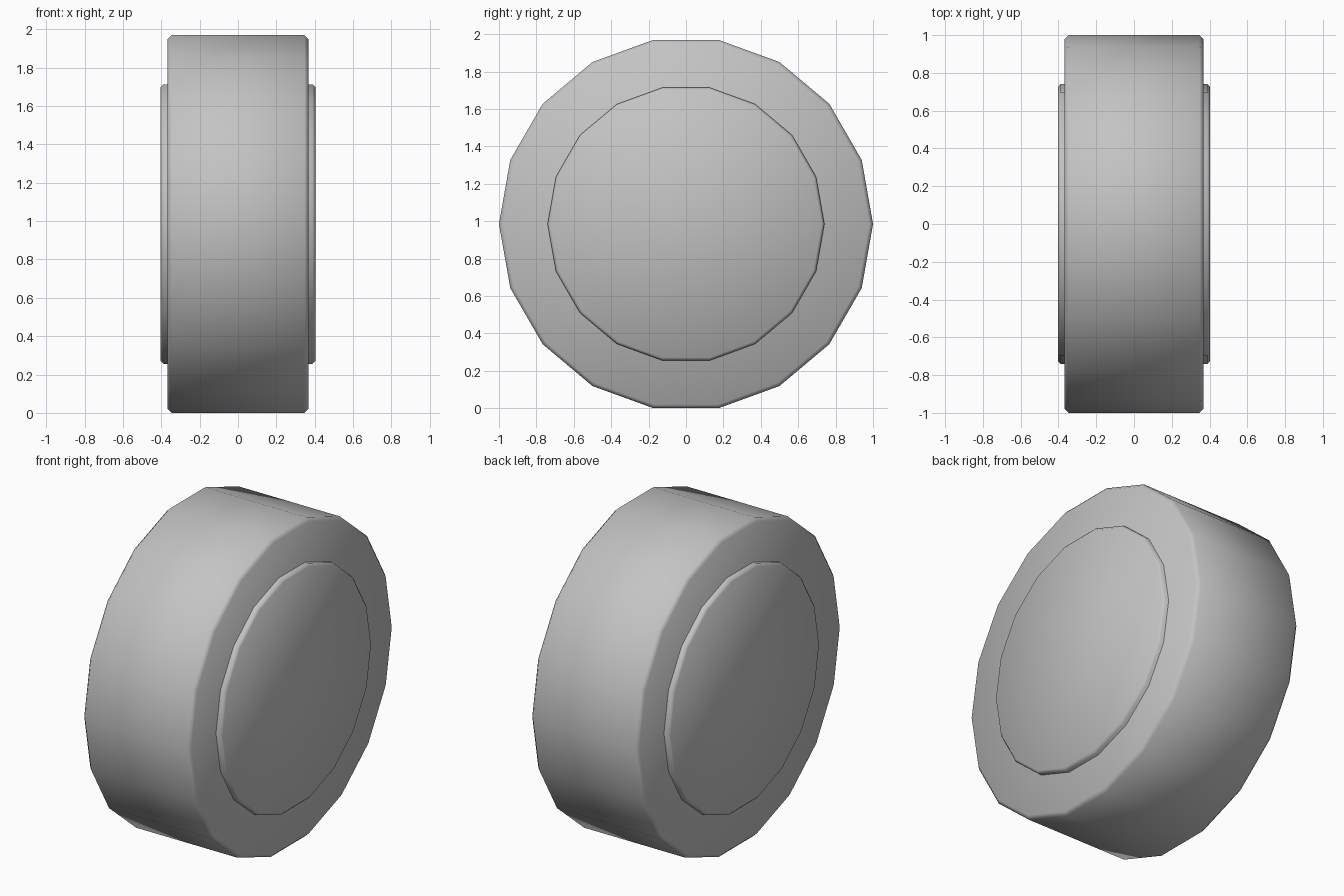
import bpy, bmesh, math

if "Cube" in bpy.data.objects:
    bpy.data.objects.remove(bpy.data.objects["Cube"])

SIDES = 18
AXLE_Z = math.cos(math.pi / SIDES)  # wheel rests on a flat facet

grey = bpy.data.materials.new("mid grey")
grey.diffuse_color = (0.55, 0.55, 0.55, 1)
grey.use_nodes = True
grey.node_tree.nodes["Principled BSDF"].inputs["Base Color"].default_value = grey.diffuse_color


def disc(name, radius, half_width, bevel):
    """Faceted drum along x with chamfered rims and flat caps."""
    profile = [(-half_width, radius - bevel), (-half_width + bevel, radius),
               (half_width - bevel, radius), (half_width, radius - bevel)]
    bm = bmesh.new()
    rings = []
    for x, r in profile:
        rings.append([bm.verts.new((x, r * math.cos(a), r * math.sin(a)))
                      for a in (2 * math.pi * i / SIDES for i in range(SIDES))])
    for r0, r1 in zip(rings, rings[1:]):
        for i in range(SIDES):
            j = (i + 1) % SIDES
            bm.faces.new((r0[i], r0[j], r1[j], r1[i]))
    bm.faces.new(rings[0])
    bm.faces.new(rings[-1])
    bmesh.ops.recalc_face_normals(bm, faces=bm.faces)
    mesh = bpy.data.meshes.new(name)
    bm.to_mesh(mesh)
    bm.free()
    mesh.materials.append(grey)
    ob = bpy.data.objects.new(name, mesh)
    ob.location.z = AXLE_Z
    bpy.context.collection.objects.link(ob)
    bpy.ops.object.select_all(action='DESELECT')
    ob.select_set(True)
    bpy.context.view_layer.objects.active = ob
    bpy.ops.object.shade_smooth_by_angle(angle=math.radians(50))
    return ob


# Wide outer tyre
disc("tyre", 1.0, 0.367, 0.02)
# Narrower hub standing slightly proud on both sides
disc("hub", 0.74, 0.403, 0.015)
